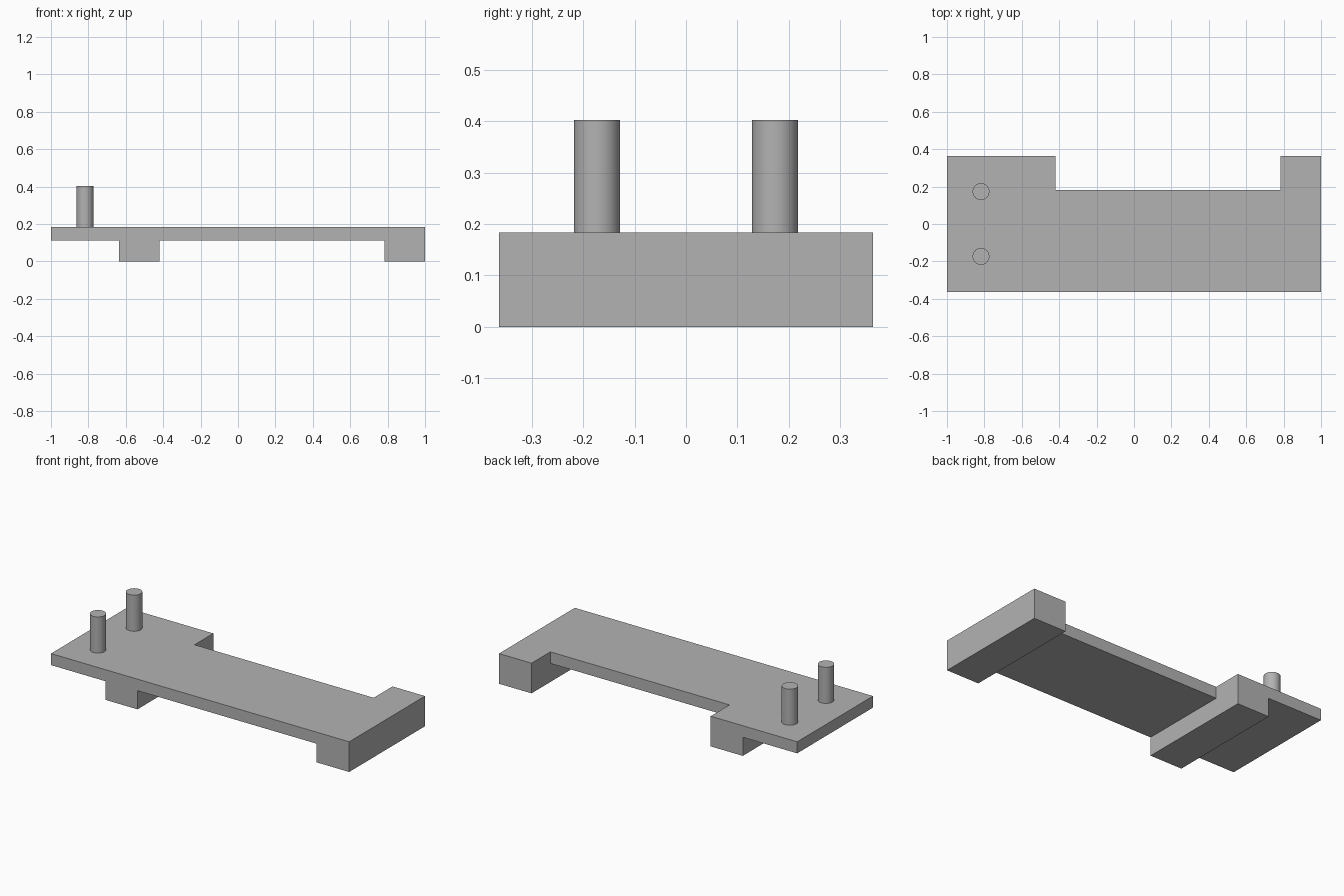
import bpy
import bmesh

cube = bpy.data.objects.get("Cube")
if cube:
    bpy.data.objects.remove(cube)

grey = bpy.data.materials.new("plain_grey")
grey.use_nodes = True
colour = (0.45, 0.45, 0.45, 1)
grey.diffuse_color = colour
grey.node_tree.nodes["Principled BSDF"].inputs["Base Color"].default_value = colour

TOP, UNDERSIDE = 0.183, 0.113
LEVELS = (
    (-1, -0.635, -0.42, 0.782, 1),   # tab, inner foot, span, end foot
    (-0.363, 0.183, 0.363),          # main strip, rear strip
    (0, UNDERSIDE, TOP),             # feet, plate
)
TAB, INNER_FOOT, SPAN, END_FOOT = range(4)


def solid_from_cells(name, cells):
    """Join grid cells into one closed solid, with no walls inside."""
    bm = bmesh.new()
    for cell in cells:
        for axis in range(3):
            for side in (0, 1):
                neighbour = list(cell)
                neighbour[axis] += 2 * side - 1
                if tuple(neighbour) in cells:
                    continue
                corners = []
                for u, v in ((0, 0), (1, 0), (1, 1), (0, 1)):
                    index = list(cell)
                    index[axis] += side
                    index[(axis + 1) % 3] += u
                    index[(axis + 2) % 3] += v
                    corners.append(bm.verts.new([LEVELS[a][index[a]] for a in range(3)]))
                bm.faces.new(corners if side else corners[::-1])
    bmesh.ops.remove_doubles(bm, verts=bm.verts[:], dist=0.0001)
    bmesh.ops.dissolve_limit(bm, angle_limit=0.01, verts=bm.verts[:], edges=bm.edges[:])
    mesh = bpy.data.meshes.new(name)
    bm.to_mesh(mesh)
    bm.free()
    mesh.materials.append(grey)
    bpy.context.collection.objects.link(bpy.data.objects.new(name, mesh))


# Plate with a notch in its rear edge, and two crosswise feet
plate = {(i, j, 1) for i in range(4) for j in range(2)} - {(SPAN, 1, 1)}
feet = {(i, j, 0) for i in (INNER_FOOT, END_FOOT) for j in range(2)}
solid_from_cells("notched_plate_with_feet", plate | feet)

# Two upright pegs on the tab
for name, y in (("front_peg", -0.173), ("rear_peg", 0.173)):
    height = 0.402 - TOP
    bpy.ops.mesh.primitive_cylinder_add(vertices=48, radius=0.045, depth=height,
                                        location=(-0.818, y, TOP + height / 2))
    peg = bpy.context.object
    peg.name = name
    peg.data.materials.append(grey)
    bpy.ops.object.shade_smooth_by_angle()
